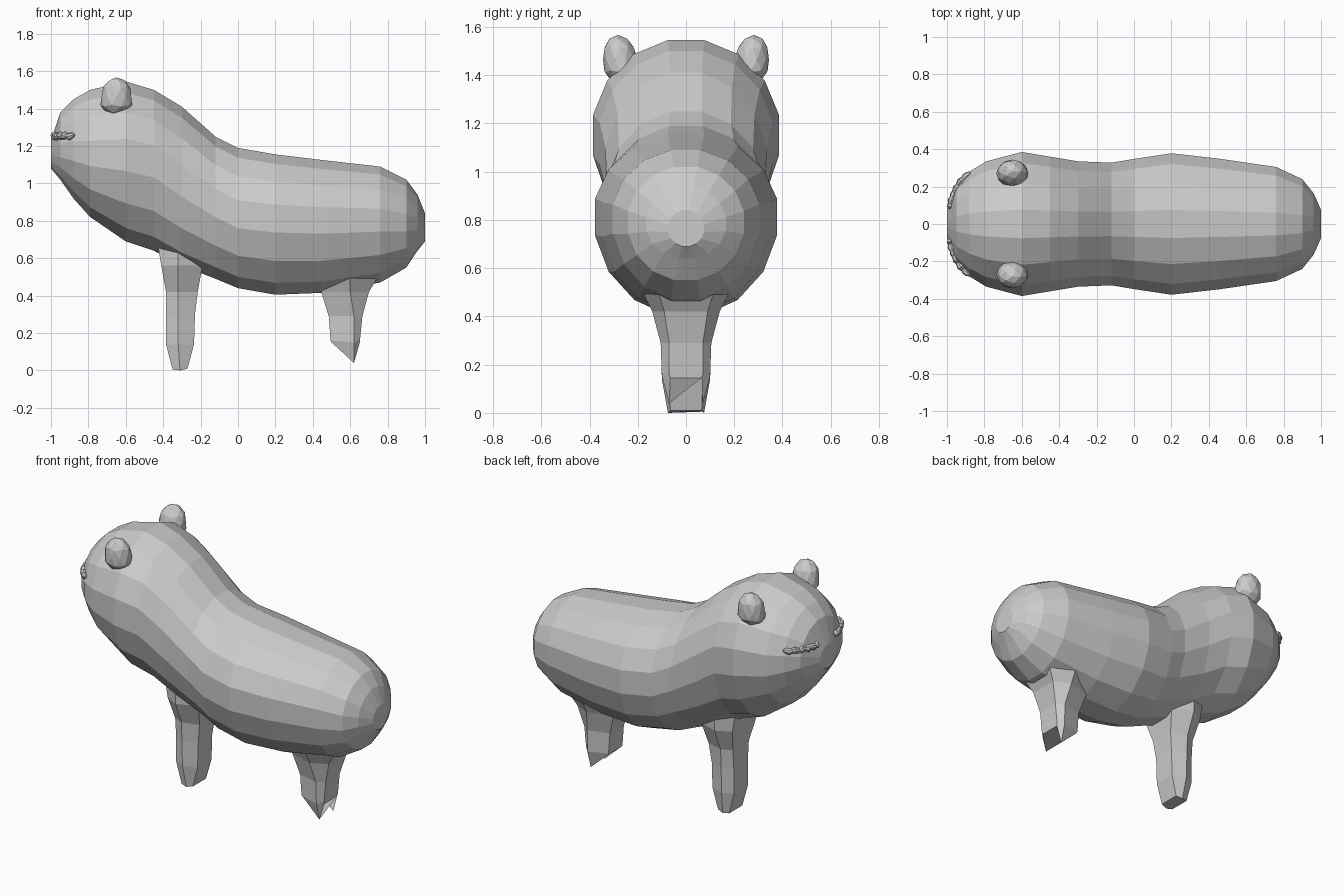
import bpy, bmesh, math
from mathutils import Vector

if "Cube" in bpy.data.objects:
    bpy.data.objects.remove(bpy.data.objects["Cube"])


def finish(bm, name):
    bmesh.ops.recalc_face_normals(bm, faces=bm.faces[:])
    mesh = bpy.data.meshes.new(name)
    bm.to_mesh(mesh)
    bm.free()
    obj = bpy.data.objects.new(name, mesh)
    bpy.context.collection.objects.link(obj)
    return obj


def loft(name, rings):
    """Bridge equal-length rings of points and cap both ends."""
    bm = bmesh.new()
    loops = [[bm.verts.new(p) for p in ring] for ring in rings]
    n = len(loops[0])
    for a, b in zip(loops, loops[1:]):
        for i in range(n):
            j = (i + 1) % n
            bm.faces.new((a[i], a[j], b[j], b[i]))
    bm.faces.new(loops[0])
    bm.faces.new(loops[-1])
    return finish(bm, name)


# Head and body: 16-sided sections (x, top, widest height, bottom, half width)
sections = [
    (-1.00, 1.23, 1.16, 1.08, .08), (-.95, 1.38, 1.17, 1.02, .21),
    (-.88, 1.45, 1.17, .92, .28), (-.79, 1.50, 1.16, .82, .335),
    (-.60, 1.545, 1.16, .69, .385), (-.45, 1.50, 1.13, .64, .36),
    (-.30, 1.41, 1.02, .56, .335), (-.12, 1.25, .90, .49, .328),
    (0, 1.19, .84, .44, .348), (.20, 1.155, .82, .405, .378),
    (.45, 1.125, .81, .415, .35), (.76, 1.09, .81, .47, .305),
    (.90, 1.02, .79, .55, .24), (.96, .94, .78, .64, .165),
    (1.00, .84, .765, .69, .075),
]
SIDES = 16
grow = 1 / math.cos(math.pi / SIDES)
rings = []
for x, top, mid, bottom, w in sections:
    ring = []
    for i in range(SIDES):
        a = 2 * math.pi * (i + .5) / SIDES
        s = math.sin(a) * grow
        h = top - mid if s > 0 else mid - bottom
        ring.append((x, math.cos(a) * grow * w, mid + s * h))
    rings.append(ring)
loft("body", rings)


# Legs: six-sided, with a flared root
def leg_ring(x0, xm, x1, y_end, y_mid, z0, zm, z1):
    return [(x0, -y_end, z0), (xm, -y_mid, zm), (x1, -y_end, z1),
            (x1, y_end, z1), (xm, y_mid, zm), (x0, y_end, z0)]


loft("front_leg", [
    leg_ring(-.35, -.31, -.27, .065, .075, .005, 0, .01),
    leg_ring(-.385, -.32, -.235, .07, .1, .14, .14, .14),
    leg_ring(-.385, -.32, -.23, .07, .105, .30, .30, .30),
    leg_ring(-.385, -.32, -.215, .08, .11, .42, .42, .42),
    leg_ring(-.41, -.32, -.19, .12, .17, .56, .56, .56),
    leg_ring(-.43, -.32, -.17, .12, .17, .68, .66, .64),
])
loft("rear_leg", [
    leg_ring(.50, .62, .65, .065, .07, .15, .04, .145),
    leg_ring(.495, .62, .652, .07, .10, .16, .15, .16),
    leg_ring(.485, .62, .665, .07, .105, .29, .29, .29),
    leg_ring(.445, .60, .70, .09, .14, .42, .42, .42),
    leg_ring(.42, .60, .76, .12, .19, .52, .52, .52),
])

# Ears: faceted bulbs widening where they join the head
for side, label in ((-1, "right"), (1, "left")):
    bm = bmesh.new()
    bmesh.ops.create_icosphere(bm, subdivisions=2, radius=1)
    for v in bm.verts:
        flare = 1 + .35 * max(0, -v.co.z)
        v.co = Vector((-.65 + v.co.x * .083 * flare,
                       side * (.272 - v.co.z * .01 + v.co.y * .072 * flare)
                       + side * .02 * v.co.z,
                       1.465 + v.co.z * .102))
    finish(bm, label + "_ear")

# Closed eyelids: thin wrinkled rolls wrapped round the face
path = [(-.985, .08), (-.975, .13), (-.955, .18), (-.925, .23), (-.875, .275)]
for side, label in ((-1, "right"), (1, "left")):
    pts = []
    for (x0, y0), (x1, y1) in zip(path, path[1:]):
        pts += [(x0 + (x1 - x0) * t / 4, y0 + (y1 - y0) * t / 4) for t in range(4)]
    pts.append(path[-1])
    tube = []
    for k, (x, y) in enumerate(pts):
        r = .018 + .004 * math.sin(k * 2.3)
        if k in (0, len(pts) - 1):
            r = .008
        out = Vector((x + .62, y, 0)).normalized()
        z = 1.253 + .004 * math.sin(k * 1.7)
        tube.append([(x + out.x * r * math.cos(a), side * (y + out.y * r * math.cos(a)),
                      z + r * math.sin(a)) for a in (i * math.pi / 4 for i in range(8))])
    loft(label + "_eyelid", tube)
